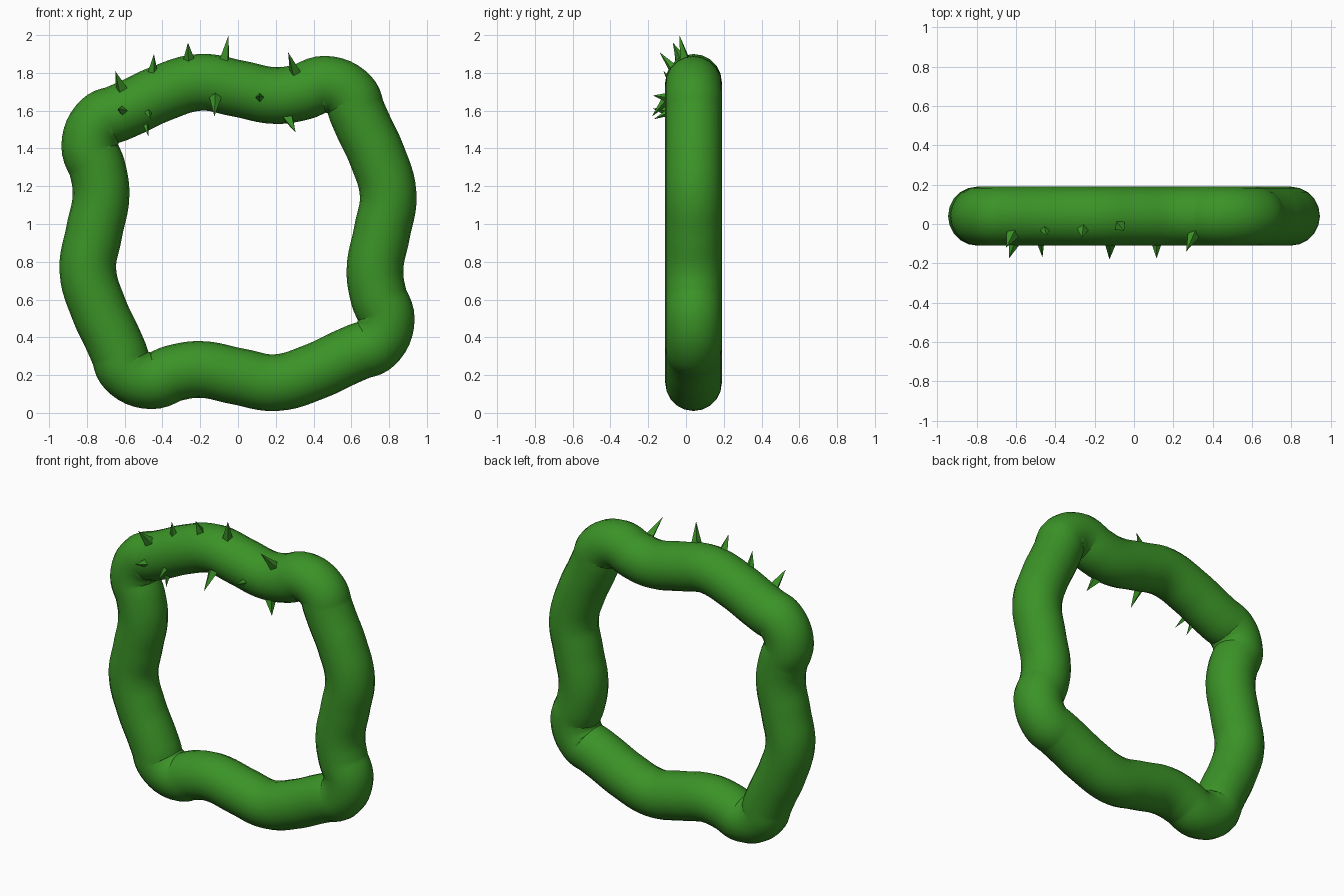
import bpy, bmesh, math
from mathutils import Vector

if "Cube" in bpy.data.objects:
    bpy.data.objects.remove(bpy.data.objects["Cube"])

green = bpy.data.materials.new("vine green")
green.diffuse_color = (0.043, 0.29, 0.02, 1)
green.use_nodes = True
green.node_tree.nodes["Principled BSDF"].inputs["Base Color"].default_value = green.diffuse_color

# Wavy square vine: one side of the path, turned four times about the ring centre
CZ, CY, R = 0.955, 0.04, 0.15
side = [(-0.64, 0.63), (-0.56, 0.665), (-0.41, 0.735), (-0.2, 0.795), (0.0, 0.762),
        (0.2, 0.725), (0.34, 0.745), (0.46, 0.785), (0.595, 0.725)]
path = []
for k in range(4):
    for x, z in side:
        for _ in range(k):
            x, z = z, -x
        path.append((x, CY, z + CZ))

curve = bpy.data.curves.new("vine_ring", 'CURVE')
curve.dimensions = '3D'
curve.bevel_depth = R
curve.bevel_resolution = 8
curve.resolution_u = 6
sp = curve.splines.new('BEZIER')
sp.bezier_points.add(len(path) - 1)
for p, co in zip(sp.bezier_points, path):
    p.co = co
    p.handle_left_type = p.handle_right_type = 'AUTO'
sp.use_cyclic_u = True
vine = bpy.data.objects.new("vine_ring", curve)
bpy.context.collection.objects.link(vine)
bpy.context.view_layer.objects.active = vine
vine.select_set(True)
bpy.ops.object.convert(target='MESH')
vine = bpy.context.object
vine.data.materials.clear()
vine.data.materials.append(green)
bpy.ops.object.shade_smooth()


# Thorns: four-sided flat spikes from base to tip
def thorn(i, base, tip, r):
    base, tip = Vector(base), Vector(tip)
    d = tip - base
    base = base - d.normalized() * 0.015
    d = tip - base
    bm = bmesh.new()
    bmesh.ops.create_cone(bm, cap_ends=True, segments=4, radius1=r, radius2=0, depth=d.length)
    me = bpy.data.meshes.new(f"thorn_{i}")
    bm.to_mesh(me)
    bm.free()
    ob = bpy.data.objects.new(f"thorn_{i}", me)
    ob.rotation_mode = 'QUATERNION'
    ob.rotation_quaternion = d.to_track_quat('Z', 'Y')
    ob.location = (base + tip) / 2
    me.materials.append(green)
    bpy.context.collection.objects.link(ob)


thorns = [
    # outer row
    ((-0.62, -0.06, 1.73), (-0.65, -0.12, 1.81), 0.034),
    ((-0.45, -0.035, 1.82), (-0.445, -0.06, 1.90), 0.026),
    ((-0.26, -0.03, 1.88), (-0.265, -0.07, 1.96), 0.032),
    ((-0.07, -0.01, 1.885), (-0.05, -0.035, 2.0), 0.032),
    ((0.305, -0.05, 1.80), (0.265, -0.14, 1.91), 0.036),
    # inner row
    ((-0.61, -0.10, 1.60), (-0.635, -0.175, 1.61), 0.032),
    ((-0.475, -0.095, 1.59), (-0.465, -0.17, 1.555), 0.022),
    ((-0.49, -0.04, 1.535), (-0.475, -0.075, 1.465), 0.022),
    ((-0.12, -0.10, 1.66), (-0.125, -0.18, 1.57), 0.032),
    ((0.115, -0.10, 1.67), (0.115, -0.175, 1.68), 0.03),
    ((0.27, -0.04, 1.555), (0.305, -0.08, 1.485), 0.034),
]
for i, t in enumerate(thorns):
    thorn(i + 1, *t)
